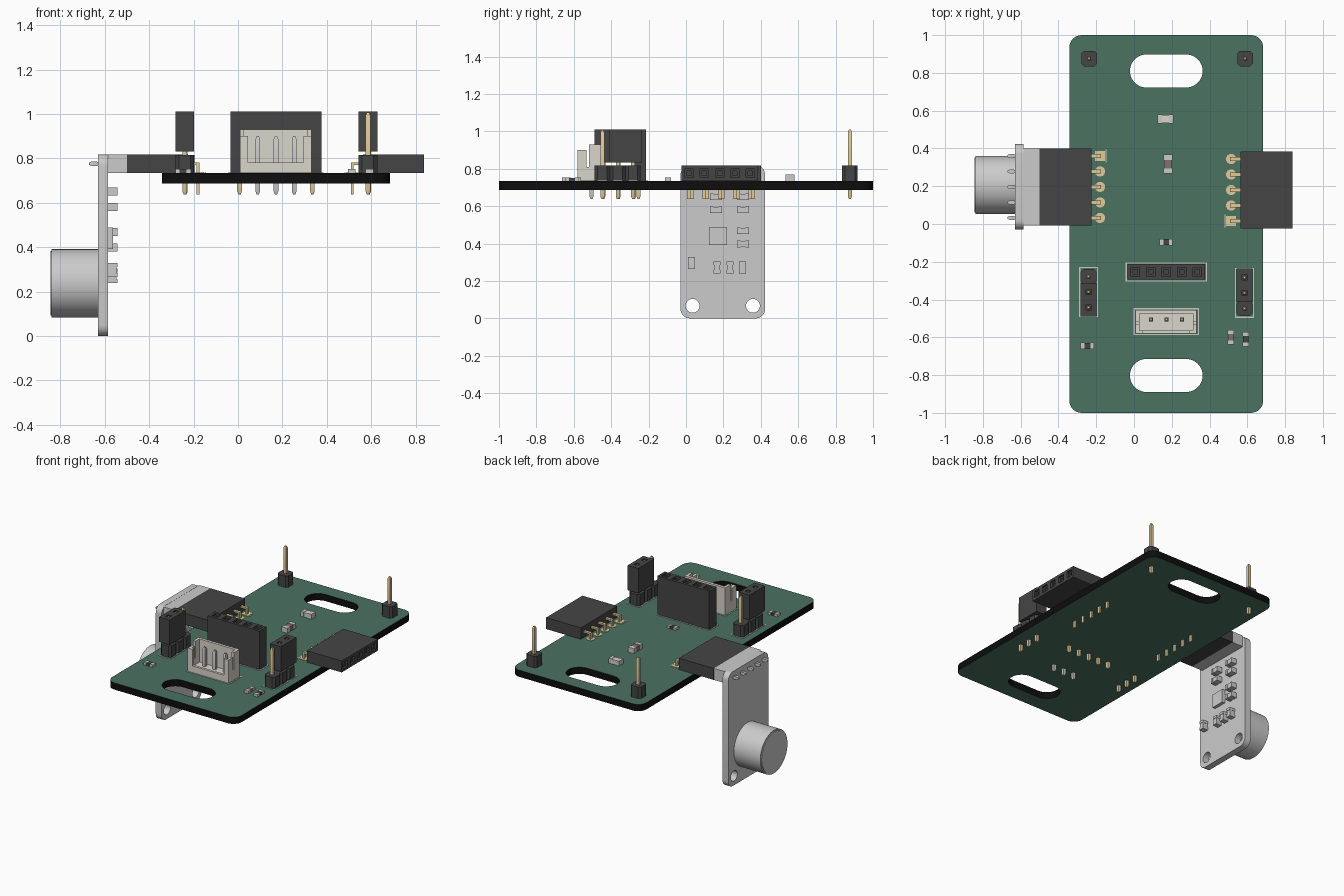
import bpy, bmesh
from math import pi, cos, sin, radians
from mathutils import Matrix

if "Cube" in bpy.data.objects:
    bpy.data.objects.remove(bpy.data.objects["Cube"])

I = Matrix.Identity(4)
# local (x, y, z) -> world (y, z, x): for parts lying in the YZ plane
MX = Matrix(((0, 0, 1, 0), (1, 0, 0, 0), (0, 1, 0, 0), (0, 0, 0, 1)))
FLIP = Matrix.Diagonal((-1, 1, 1, 1)) @ MX


def material(name, rgb):
    m = bpy.data.materials.new(name)
    m.diffuse_color = (*rgb, 1)
    m.use_nodes = True
    m.node_tree.nodes["Principled BSDF"].inputs["Base Color"].default_value = m.diffuse_color
    return m


BLACK = material("board_core", (0.004, 0.004, 0.004))
GREEN = material("solder_mask", (0.07, 0.17, 0.12))
DARK = material("dark_plastic", (0.06, 0.06, 0.06))
GOLD = material("gold", (0.75, 0.6, 0.32))
IVORY = material("ivory_plastic", (0.7, 0.68, 0.6))
SILVER = material("silver", (0.6, 0.6, 0.6))
BROWN = material("chip_body", (0.22, 0.17, 0.15))


def finish(name, bm, mat, M=I):
    bm.transform(M)
    bmesh.ops.recalc_face_normals(bm, faces=bm.faces)
    me = bpy.data.meshes.new(name)
    bm.to_mesh(me)
    bm.free()
    if mat:
        me.materials.append(mat)
    me.shade_smooth()
    me.set_sharp_from_angle(angle=radians(30))
    ob = bpy.data.objects.new(name, me)
    bpy.context.collection.objects.link(ob)
    return ob


def rrect(cx, cy, w, h, r=0.0, n=8):
    """Rounded rectangle outline; r = half side gives circles and slots."""
    if r == 0:
        n = 0
    pts = []
    for k, (sx, sy) in enumerate(((1, 1), (-1, 1), (-1, -1), (1, -1))):
        for i in range(n + 1):
            a = (k + (i / n if n else 0)) * pi / 2
            p = (cx + sx * (w / 2 - r) + r * cos(a), cy + sy * (h / 2 - r) + r * sin(a))
            if not pts or abs(p[0] - pts[-1][0]) + abs(p[1] - pts[-1][1]) > 1e-5:
                pts.append(p)
    if abs(pts[0][0] - pts[-1][0]) + abs(pts[0][1] - pts[-1][1]) < 1e-5:
        pts.pop()
    return pts


def plate(name, loops, z0, z1, mat=None, M=I):
    """Extruded flat outline; further loops inside become holes."""
    cu = bpy.data.curves.new(name, 'CURVE')
    cu.dimensions, cu.fill_mode, cu.extrude = '2D', 'BOTH', (z1 - z0) / 2
    for lp in loops:
        s = cu.splines.new('POLY')
        s.points.add(len(lp) - 1)
        for p, c in zip(s.points, lp):
            p.co = (*c, 0, 1)
        s.use_cyclic_u = True
    tmp = bpy.data.objects.new(name + "_tmp", cu)
    me = tmp.to_mesh()
    bm = bmesh.new()
    bm.from_mesh(me)
    tmp.to_mesh_clear()
    bpy.data.objects.remove(tmp)
    bmesh.ops.remove_doubles(bm, verts=bm.verts, dist=1e-5)
    return finish(name, bm, mat, M @ Matrix.Translation((0, 0, (z0 + z1) / 2)))


def boxes(name, lst, mat=None, M=I):
    bm = bmesh.new()
    for x0, x1, y0, y1, z0, z1 in lst:
        T = Matrix.Translation(((x0 + x1) / 2, (y0 + y1) / 2, (z0 + z1) / 2))
        bmesh.ops.create_cube(bm, size=1, matrix=T @ Matrix.Diagonal((x1 - x0, y1 - y0, z1 - z0, 1)))
    return finish(name, bm, mat, M)


def pins(name, spots, z0, z1, mat=GOLD, M=I, w=0.021):
    """Square pins with tapered tips."""
    bm = bmesh.new()
    for x, y in spots:
        rings = []
        for z, s in ((z0, .5), (z0 + .014, 1), (z1 - .014, 1), (z1, .5)):
            rings.append([bm.verts.new((x + a * w * s / 2, y + b * w * s / 2, z))
                          for a, b in ((1, 1), (-1, 1), (-1, -1), (1, -1))])
        bm.faces.new(rings[0])
        bm.faces.new(rings[-1])
        for lo, hi in zip(rings, rings[1:]):
            for i in range(4):
                bm.faces.new((lo[i], lo[i - 1], hi[i - 1], hi[i]))
    return finish(name, bm, mat, M)


def frame(name, cx, cy, w, h):
    plate(name, [rrect(cx, cy, w, h), rrect(cx, cy, w - .012, h - .012)], TOP, TOP + .002, SILVER)


def socket(name, cx, cy, z0, z1, M=I):
    """Five-way socket strip opening at z1."""
    P = 0.082
    for part, a, b, hole in (("_mouth", z1 - .015, z1, .046), ("_body", z0 + .03, z1 - .015, .024)):
        loops = [rrect(cx, cy, 5 * P, .082)] + [rrect(cx + i * P, cy, hole, hole) for i in range(-2, 3)]
        plate(name + part, loops, a, b, DARK, M)
    boxes(name + "_base", [(cx - 2.5 * P, cx + 2.5 * P, cy - .041, cy + .041, z0, z0 + .03)], DARK, M)


def chip(name, cx, cy, w, h, z, t, body=None, ends=None, M=I):
    """Small part with end terminals along its longer side."""
    e = max(w, h) * .28
    if w > h:
        caps = [(cx + s * (w - e) / 2 - e / 2, cx + s * (w - e) / 2 + e / 2, cy - h / 2, cy + h / 2, z, z + t) for s in (-1, 1)]
        mid = (cx - w / 2 + e, cx + w / 2 - e, cy - h * .45, cy + h * .45, z, z + t * .93)
    else:
        caps = [(cx - w / 2, cx + w / 2, cy + s * (h - e) / 2 - e / 2, cy + s * (h - e) / 2 + e / 2, z, z + t) for s in (-1, 1)]
        mid = (cx - w * .45, cx + w * .45, cy - h / 2 + e, cy + h / 2 - e, z, z + t * .93)
    boxes(name + "_terminals", caps, ends, M)
    boxes(name + "_body", [mid], body, M)


BOT, TOP, LOW, HIGH = .686, .734, .638, 1.01

# main board with two slots, green faces on a black core
board = plate("main_board", [rrect(.171, 0, 1.026, 2, .065), rrect(.171, .81, .385, .175, .0875, 10),
                             rrect(.171, -.802, .385, .175, .0875, 10)], BOT, TOP, BLACK)
board.data.materials.append(GREEN)
for p in board.data.polygons:
    if abs(p.normal.z) > .9:
        p.material_index = 1

# right-angle sockets with bent pins and pads
for side, yc, back, mouth, xp, M, sq in (("left", .196, -.225, -.5, -.18, FLIP, 2), ("right", .18, .563, .838, .514, MX, -2)):
    s = 1 if side == "right" else -1
    socket(side + "_socket", yc, .776, s * back, s * mouth, M)
    ys = [yc + i * .082 for i in range(-2, 3)]
    a, b = sorted((xp - s * .006, back + s * .01))
    boxes(side + "_socket_pins", [(a, b, y - .01, y + .01, .77, .782) for y in ys]
          + [(xp - .006, xp + .006, y - .01, y + .01, LOW, .782) for y in ys], GOLD)
    for i in range(-2, 3):
        r = 0 if i == sq else .027
        plate(side + "_pad", [rrect(xp, yc + i * .082, .054, .054, r, 6)], TOP, TOP + .003, GOLD)
    boxes(side + "_pin_one_mark", [(xp - s * .032 - .003, xp - s * .032 + .003, yc + sq * .082 - .035, yc + sq * .082 + .035, TOP, TOP + .002)], SILVER)

# upright socket in the middle
socket("upright_socket", .171, -.254, TOP, HIGH)
pins("upright_socket_pins", [(.171 + i * .082, -.254) for i in range(-2, 3)], LOW, TOP + .03)
frame("upright_socket_outline", .171, -.254, .43, .1)

# jumper headers with caps
for name, x, yc, capped in (("left_jumper", -.24, -.36, (0, 1)), ("right_jumper", .585, -.365, (1, 2))):
    ys = [yc + i * .082 for i in (-1, 0, 1)]
    for y in ys:
        plate(name + "_base", [rrect(x, y, .084, .082, .016, 1)], TOP, .816, DARK)
    pins(name + "_pins", [(x, y) for y in ys], LOW, HIGH - .003)
    c = [ys[i] for i in capped]
    plate(name + "_cap", [rrect(x, sum(c) / 2, .084, .176)] + [rrect(x, y, .028, .028) for y in c], .832, HIGH, DARK)
    frame(name + "_outline", x, yc, .1, .264)

# single support pins at the back corners
for name, x in (("left", -.237), ("right", .588)):
    plate(name + "_post_base", [rrect(x, .876, .082, .082, .014, 1)], TOP, .816, DARK)
    pins(name + "_post_pin", [(x, .876)], LOW, HIGH)

# open-fronted wire connector
walls = [(.008, .332, -.58, -.455, TOP, .765), (.008, .332, -.475, -.455, .765, .93),
         (.045, .295, -.58, -.562, .765, .782)]
for x0, x1, r0, r1 in ((.008, .028, .028, .046), (.312, .332, .294, .312)):
    walls += [(x0, x1, -.518, -.475, .765, .93), (x0, x1, -.58, -.532, .765, .9),
              (r0, r1, -.58, -.564, .765, .9), (x0, x1, -.532, -.518, .765, .81)]
boxes("wire_connector", walls, IVORY)
pins("wire_connector_pins", [(.171 + i * .082, -.505) for i in (-1, 0, 1)], LOW, .9, SILVER)
frame("wire_connector_outline", .171, -.517, .346, .142)

# small parts on the board
for i, (x, y, w, h, mat) in enumerate(((.167, .555, .085, .048, IVORY), (.18, .317, .048, .1, BROWN),
                                       (.17, -.096, .068, .034, DARK), (-.247, -.645, .07, .036, DARK),
                                       (.512, -.6, .034, .075, BROWN), (.592, -.61, .034, .075, DARK))):
    chip(f"board_chip_{i}", x, y, w, h, TOP, .035 if i < 2 else .018, mat, SILVER)

# hanging module: plate, capsule, header, pins
plate("module_plate", [rrect(.197, .409, .452, .818, .05), rrect(.035, .067, .074, .074, .037),
                       rrect(.358, .067, .074, .074, .037)], -.631, -.585, None, MX)
plate("capsule", [rrect(.206, .237, .308, .308, .154, 14)], -.84, -.631, None, MX)
plate("capsule_face", [rrect(.206, .237, .29, .29, .145, 14)], -.845, -.84, None, MX)
boxes("module_header", [(-.585, -.5, -.008, .4, .735, .817)])
pins("module_pins", [(.196 + i * .082, .776) for i in range(-2, 3)], -.67, -.625, None, MX)

# small parts on the back of the module
boxes("module_main_chip", [(-.585, -.563, .123, .219, .393, .489)])
for i, (y, z, upright) in enumerate(((.16, .65, 0), (.305, .65, 0), (.16, .58, 0), (.305, .58, 0), (.305, .468, 0),
                                     (.305, .398, 0), (.03, .297, 1), (.166, .272, 1), (.235, .272, 1), (.302, .272, 1))):
    w, h = (.036, .064) if upright else (.064, .036)
    chip(f"module_chip_{i}", y, z, w, h, -.585, .042, M=MX)
